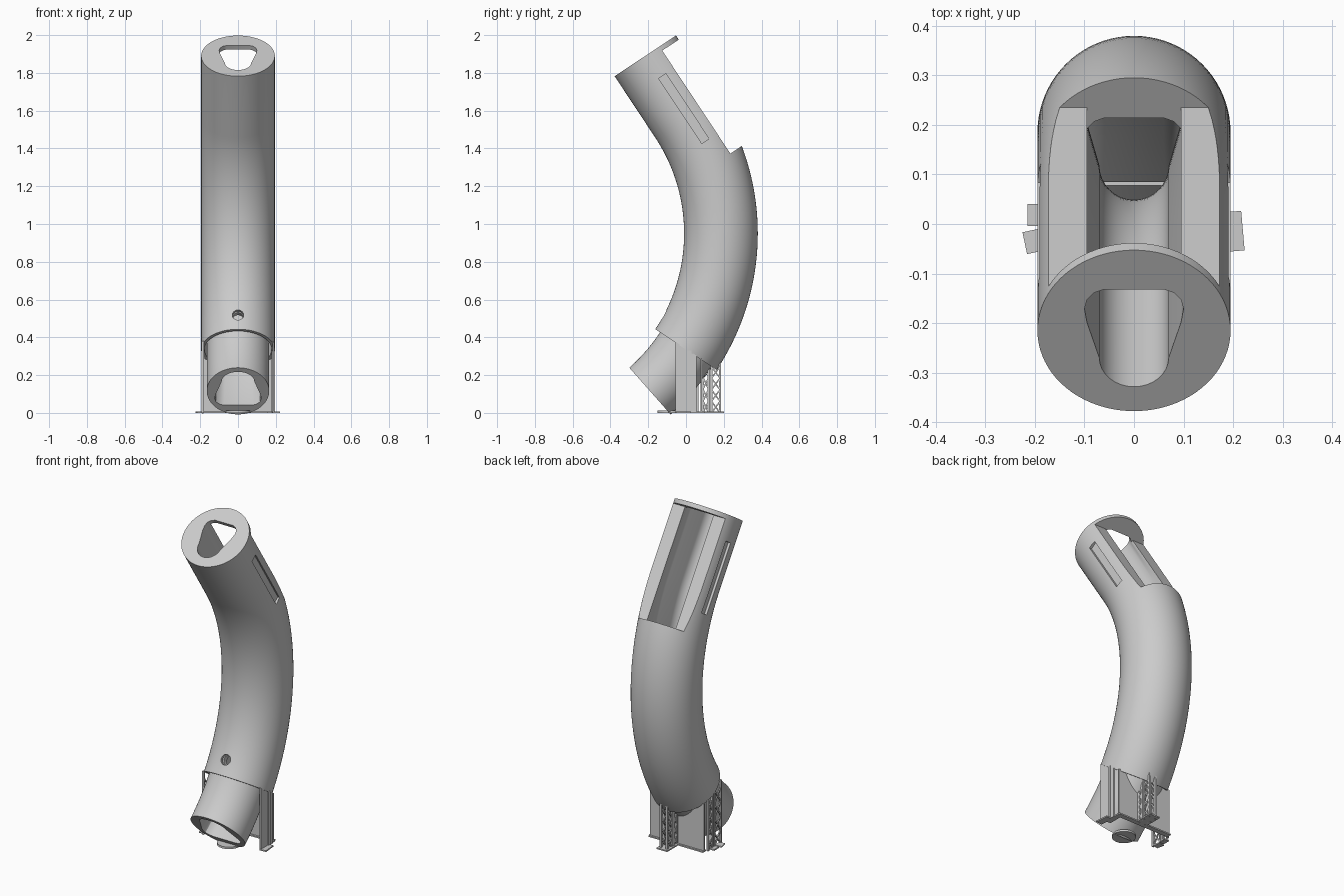
import bpy, bmesh
from math import sin, cos, radians, pi
from mathutils import Vector

cube = bpy.data.objects.get("Cube")
if cube:
    bpy.data.objects.remove(cube)

grey = bpy.data.materials.new("light_grey")
grey.use_nodes = True
COLOUR = (0.6, 0.6, 0.6, 1)
grey.diffuse_color = COLOUR
grey.node_tree.nodes["Principled BSDF"].inputs["Base Color"].default_value = COLOUR

# Centre line: an arc in the y-z plane that runs on into a straight upper end
CY, CZ, R, BEND, STRAIGHT = -0.929, 0.95, 1.114, 33.5, 0.39


def arc(deg):
    a = radians(deg)
    return CY + R * cos(a), CZ + R * sin(a), a


def top(s):
    """Frame at distance s down from the upper end, along the straight axis."""
    y, z, a = arc(BEND)
    d = STRAIGHT - s
    return y - sin(a) * d, z + cos(a) * d, a


def arcs(lo, hi, n):
    return [arc(lo + (hi - lo) * i / n) for i in range(n + 1)]


def finish(name, bm):
    bmesh.ops.recalc_face_normals(bm, faces=bm.faces)
    mesh = bpy.data.meshes.new(name)
    bm.to_mesh(mesh)
    bm.free()
    mesh.materials.append(grey)
    obj = bpy.data.objects.new(name, mesh)
    bpy.context.collection.objects.link(obj)
    return obj


def sweep(name, profile, frames, widths=None):
    """Sweep an (x, outward) profile through the frames and cap both ends."""
    bm = bmesh.new()
    rings = []
    for i, (y, z, a) in enumerate(frames):
        w = widths[i] if widths else 1
        rings.append([bm.verts.new((x * w, y + n * cos(a), z + n * sin(a))) for x, n in profile])
    for r0, r1 in zip(rings, rings[1:]):
        for k in range(len(profile)):
            j = (k + 1) % len(profile)
            bm.faces.new((r0[k], r0[j], r1[j], r1[k]))
    bm.faces.new(rings[0])
    bm.faces.new(rings[-1])
    return finish(name, bm)


def circle(r, n=80):
    return [(r * cos(2 * pi * i / n), r * sin(2 * pi * i / n)) for i in range(n)]


def rect(x0, x1, n0, n1):
    return [(x0, n0), (x1, n0), (x1, n1), (x0, n1)]


def activate(obj):
    bpy.ops.object.select_all(action='DESELECT')
    obj.select_set(True)
    bpy.context.view_layer.objects.active = obj


def carve(obj, cutters):
    activate(obj)
    for c in cutters:
        m = obj.modifiers.new("carve", 'BOOLEAN')
        m.operation, m.solver, m.object = 'DIFFERENCE', 'EXACT', c
        bpy.ops.object.modifier_apply(modifier=m.name)
    bpy.ops.object.shade_smooth_by_angle(angle=radians(30))


# Main sleeve and the narrower spigot that leaves its lower end
sleeve = sweep("main_sleeve", circle(0.195), arcs(-BEND, BEND, 40) + [top(0)])
spigot = sweep("lower_spigot", circle(0.165), arcs(-48.5, -23, 16))

# Rounded channel running through both, wider at the spigot mouth
half = [(0.06, 0.1), (0.08, 0.092), (0.095, 0.075), (0.1, 0.052), (0.095, 0.02)]
half += [(0.07 * cos(t), -0.066 - 0.07 * sin(t)) for t in [pi / 2 * i / 8 for i in range(8)]]
channel_profile = half + [(0, -0.136)] + [(-x, n) for x, n in reversed(half)]
frames = arcs(-50, BEND, 48) + [top(-0.05)]
widths = [1 + 0.25 * max(0, 1 - i / 14) for i in range(len(frames))]
channel = sweep("channel_cutter", channel_profile, frames, widths)

# Socket, open back window, side recesses and front pin hole
socket = sweep("socket_cutter", circle(0.178), arcs(-36, -24, 8))
window = sweep("window_cutter", rect(-0.3, 0.3, 0.09, 0.4), [top(0.026), top(0.68)])
window_slot = sweep("slot_cutter", rect(-0.095, 0.095, 0.04, 0.4), [top(0.026), top(0.68)])
recesses = [sweep("recess_cutter", rect(min(s * 0.18, s * 0.3), max(s * 0.18, s * 0.3), -0.007, 0.039),
                  [top(0.139), top(0.552)]) for s in (-1, 1)]
bpy.ops.mesh.primitive_cylinder_add(vertices=32, radius=0.03, depth=0.2,
                                    location=(0, -0.12, 0.52), rotation=(radians(62), 0, 0))
pin_hole = bpy.context.object

carve(sleeve, [channel, socket, window, window_slot, pin_hole] + recesses)
carve(spigot, [channel, pin_hole])
for c in [channel, socket, window, window_slot, pin_hole] + recesses:
    bpy.data.objects.remove(c)


# Supports: flat panels, thin lattices and foot pads
def rim(y):
    """Height of the sleeve's lower rim at depth y."""
    return 0.34 - 0.66 * y


def slab(bm, points, offset):
    """Extrude a flat polygon by an offset."""
    a = [bm.verts.new(p) for p in points]
    b = [bm.verts.new(Vector(p) + Vector(offset)) for p in points]
    bm.faces.new(a)
    bm.faces.new(b)
    for i in range(len(a)):
        j = (i + 1) % len(a)
        bm.faces.new((a[i], a[j], b[j], b[i]))


def bar(bm, a, b, w=0.007):
    """Square bar between two points."""
    a, b = Vector(a), Vector(b)
    d = (b - a).normalized()
    u = d.cross(Vector((1, 0, 0)) if abs(d.x) < 0.8 else Vector((0, 1, 0))).normalized() * w / 2
    v = d.cross(u)
    slab(bm, [a + u + v, a + u - v, a - u - v, a - u + v], b - a)


def pad(bm, x, y, sx, sy, turn=0):
    c, s = cos(radians(turn)), sin(radians(turn))
    corners = [(-sx, -sy), (sx, -sy), (sx, sy), (-sx, sy)]
    slab(bm, [(x + p * c / 2 - q * s / 2, y + p * s / 2 + q * c / 2, 0) for p, q in corners], (0, 0, 0.008))


def lattice(bm, x, y0, y1, z0, z1, cells=4):
    bar(bm, (x, y0, 0), (x, y0, z0), 0.012)
    bar(bm, (x, y1, 0), (x, y1, z1), 0.012)
    h = min(z0, z1) / cells
    for i in range(cells):
        bar(bm, (x, y0, i * h), (x, y1, (i + 1) * h))
        bar(bm, (x, y1, i * h), (x, y0, (i + 1) * h))


bm = bmesh.new()
slab(bm, [(0.182, -0.055, 0), (0.182, 0.055, 0), (0.182, 0.055, rim(0.055)), (0.182, -0.055, rim(-0.055))],
     (0.008, 0, 0))
bar(bm, (0.186, 0.02, 0), (0.186, 0.02, 0.33), 0.018)
pad(bm, 0.2, -0.015, 0.04, 0.08, 5)
pad(bm, 0.17, 0.035, 0.03, 0.1)
finish("side_panel_support", bm)

bm = bmesh.new()
slab(bm, [(-0.18, 0.078, 0), (0.18, 0.078, 0), (0.18, 0.078, rim(0.078)), (-0.18, 0.078, rim(0.078))],
     (0, 0.008, 0))
pad(bm, 0, 0.082, 0.36, 0.03)
finish("back_panel_support", bm)

bm = bmesh.new()
lattice(bm, -0.187, -0.06, 0.0, rim(-0.06), rim(0))
lattice(bm, -0.187, 0.02, 0.06, rim(0.02), rim(0.06))
pad(bm, -0.203, -0.035, 0.036, 0.045, 12)
pad(bm, -0.198, 0.018, 0.034, 0.044)
finish("side_lattice_support", bm)

bm = bmesh.new()
for x in (0.0, 0.04):
    lattice(bm, x, 0.09, 0.12, 0.25, 0.25)
    lattice(bm, x, 0.135, 0.18, 0.245, 0.27)
pad(bm, 0.02, 0.14, 0.07, 0.12)
finish("back_lattice_support", bm)

# Round foot beneath the spigot mouth
bpy.ops.mesh.primitive_cylinder_add(vertices=40, radius=0.065, depth=0.012, location=(0, -0.085, 0.006))
foot = bpy.context.object
foot.name = "round_foot"
foot.data.materials.append(grey)
